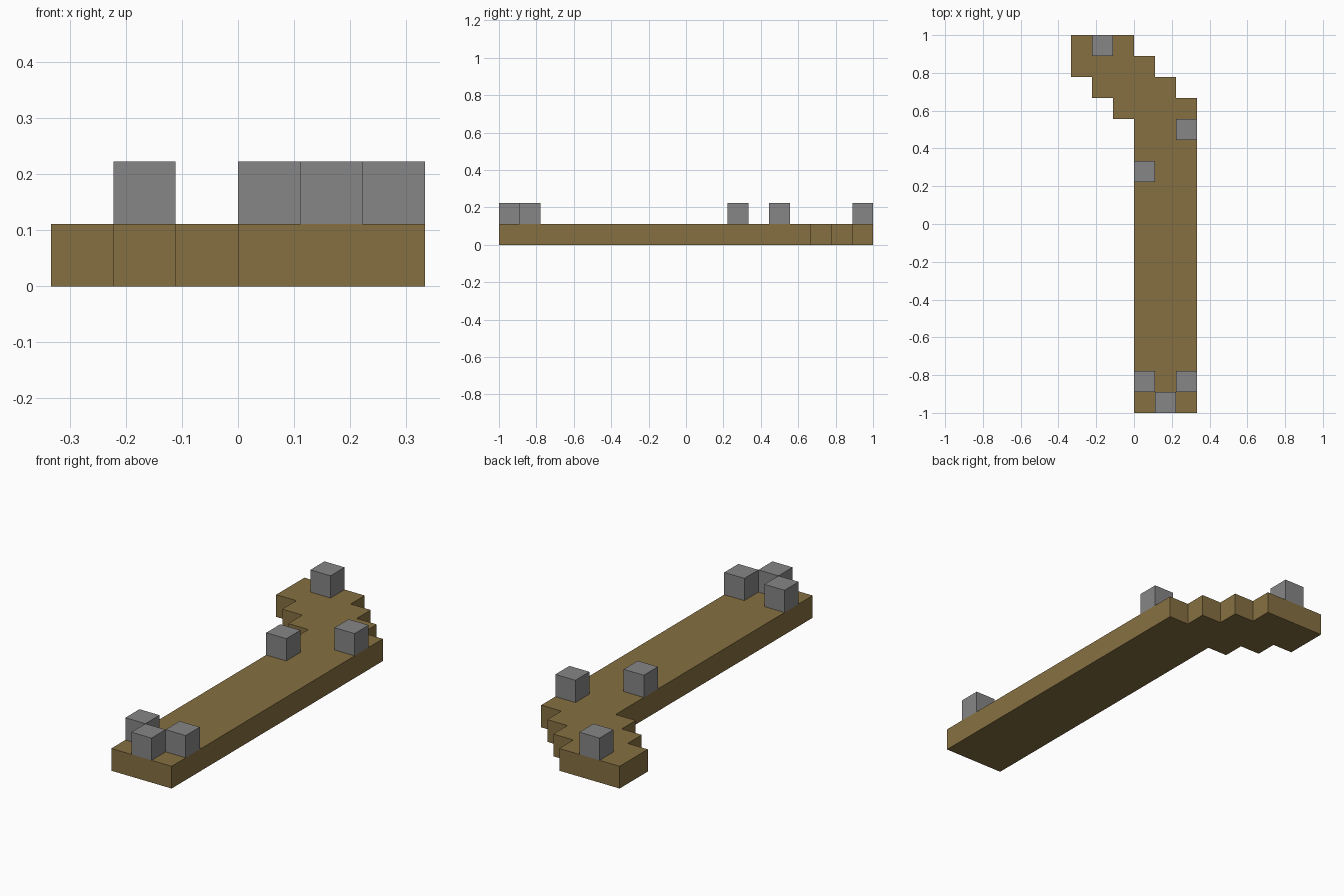
import bpy
import bmesh

UNIT = 1 / 9  # edge length of one block

cube = bpy.data.objects.get("Cube")
if cube:
    bpy.data.objects.remove(cube, do_unlink=True)


def make_material(name, rgb):
    mat = bpy.data.materials.new(name)
    mat.use_nodes = True
    color = (*rgb, 1)
    mat.diffuse_color = color
    mat.node_tree.nodes["Principled BSDF"].inputs["Base Color"].default_value = color
    return mat


def make_prism(name, outline, bottom, mat):
    """Extrude an outline, given in block units, up by one block."""
    bm = bmesh.new()
    verts = [bm.verts.new((x * UNIT, y * UNIT, bottom * UNIT)) for x, y in outline]
    base = bm.faces.new(verts)
    top = bmesh.ops.extrude_face_region(bm, geom=[base], use_keep_orig=True)
    moved = [v for v in top["geom"] if isinstance(v, bmesh.types.BMVert)]
    bmesh.ops.translate(bm, verts=moved, vec=(0, 0, UNIT))
    bmesh.ops.recalc_face_normals(bm, faces=bm.faces)
    mesh = bpy.data.meshes.new(name)
    bm.to_mesh(mesh)
    bm.free()
    mesh.materials.append(mat)
    obj = bpy.data.objects.new(name, mesh)
    bpy.context.collection.objects.link(obj)
    return obj


brown = make_material("earth brown", (0.24, 0.163, 0.054))
grey = make_material("stone grey", (0.24, 0.24, 0.24))

# Straight path with a stepped bend at the back
outline = [(0, -9), (3, -9), (3, 6)]
for i in range(3):  # outer steps
    outline += [(2 - i, 6 + i), (2 - i, 7 + i)]
outline += [(-3, 9), (-3, 7)]
for i in range(2):  # inner steps
    outline += [(-2 + i, 7 - i), (-2 + i, 6 - i)]
outline += [(0, 5)]
make_prism("path", outline, 0, brown)

# Stone blocks standing on the path
blocks = {
    "front_block": (1, -9),
    "front_right_block": (0, -8),
    "front_left_block": (2, -8),
    "middle_right_block": (0, 2),
    "middle_left_block": (2, 4),
    "back_block": (-2, 8),
}
for name, (x, y) in blocks.items():
    square = [(x, y), (x + 1, y), (x + 1, y + 1), (x, y + 1)]
    make_prism(name, square, 1, grey)
